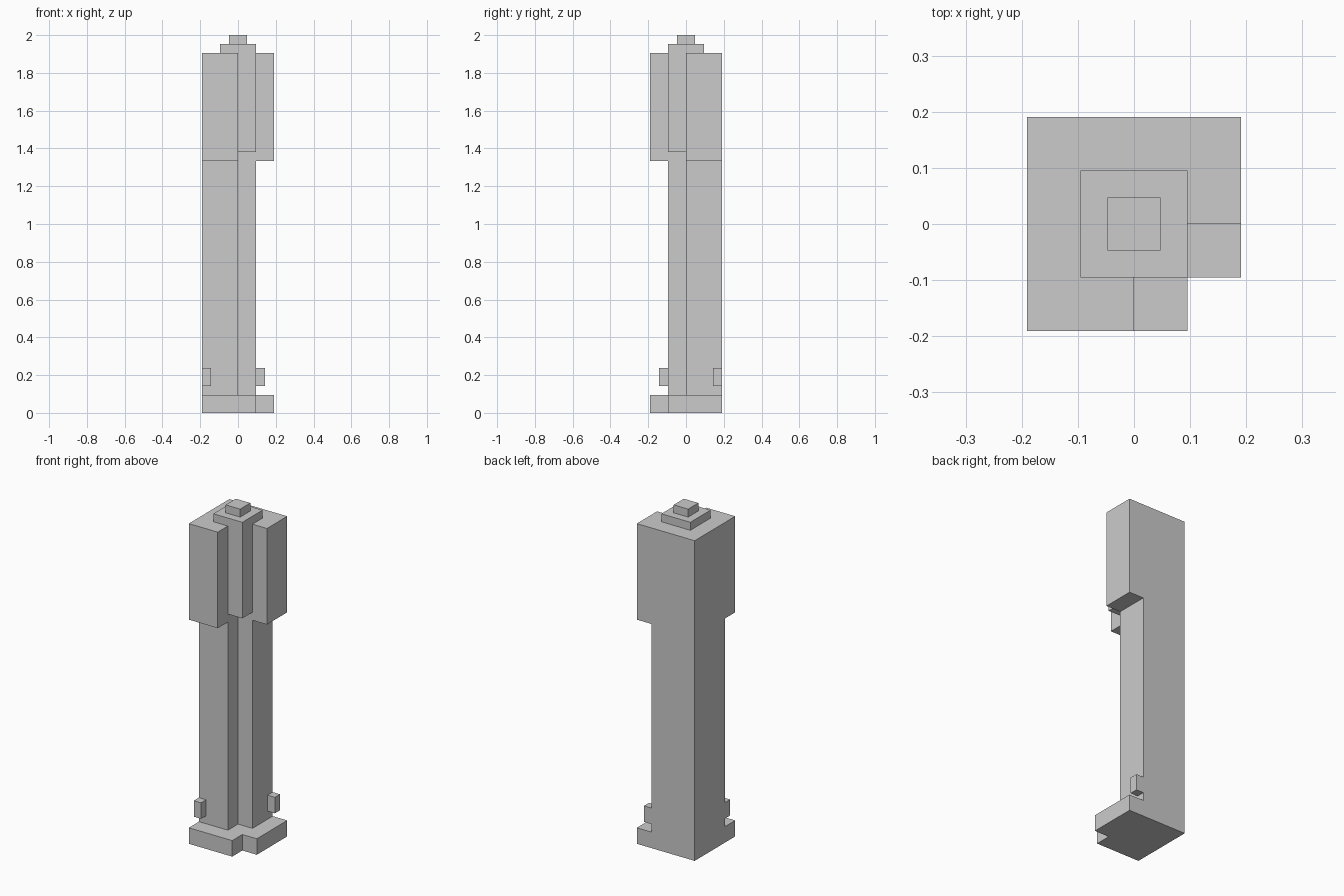
import bpy

if "Cube" in bpy.data.objects:
    bpy.data.objects.remove(bpy.data.objects["Cube"])

U = 2 / 42  # one grid step of the blocky style


def prism(name, outline, z0, z1, bottom=True, top=True, skip=()):
    """Extrude a counter-clockwise outline; covered caps and sides can be left out."""
    n = len(outline)
    verts = [(x * U, y * U, z * U) for z in (z0, z1) for x, y in outline]
    faces = [(i, (i + 1) % n, n + (i + 1) % n, n + i) for i in range(n) if i not in skip]
    if bottom:
        faces.append(tuple(reversed(range(n))))
    if top:
        faces.append(tuple(range(n, 2 * n)))
    mesh = bpy.data.meshes.new(name)
    mesh.from_pydata(verts, [], faces)
    obj = bpy.data.objects.new(name, mesh)
    bpy.context.collection.objects.link(obj)
    return obj


def rect(x0, x1, y0, y1):
    return [(x0, y0), (x1, y0), (x1, y1), (x0, y1)]


def notched(x0, x1, y0, y1, nx, ny):
    """Rectangle with its front right corner cut away at (nx, ny)."""
    return [(x0, y0), (nx, y0), (nx, ny), (x1, ny), (x1, y1), (x0, y1)]


# Foot slab, tall shaft and overhanging upper block
prism("base", notched(-4, 4, -4, 4, 2, -2), 0, 2)
prism("shaft", notched(-4, 2, -2, 4, 0, 0), 2, 28, bottom=False, top=False)
prism("upper_block", notched(-4, 4, -4, 4, 0, 0), 28, 40)

# Corner column set in the notch of the upper block
prism("corner_column", rect(0, 2, -2, 0), 29, 40, top=False, skip=(2, 3))

# Stepped cap
prism("cap_lower", rect(-2, 2, -2, 2), 40, 41, bottom=False)
prism("cap_upper", rect(-1, 1, -1, 1), 41, 42, bottom=False)

# Small lugs near the foot
prism("front_lug", rect(-4, -3, -3, -2), 3, 5, skip=(2,))
prism("right_lug", rect(2, 3, 3, 4), 3, 5, skip=(3,))
